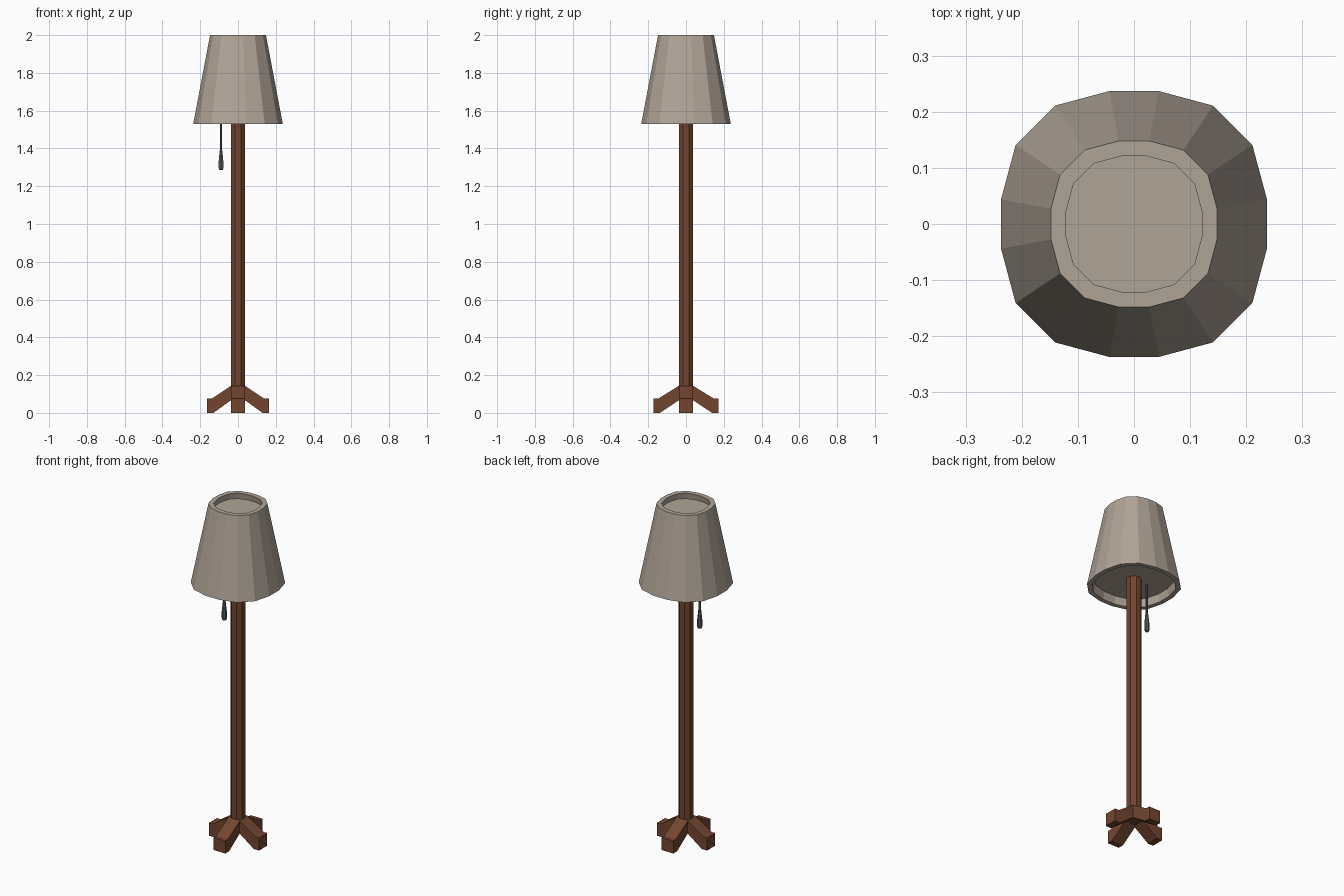
import bpy, bmesh, math

if "Cube" in bpy.data.objects:
    bpy.data.objects.remove(bpy.data.objects["Cube"])


def material(name, rgb):
    m = bpy.data.materials.new(name)
    m.diffuse_color = (*rgb, 1)
    m.use_nodes = True
    m.node_tree.nodes["Principled BSDF"].inputs["Base Color"].default_value = m.diffuse_color
    return m


WOOD = material("dark wood", (0.17, 0.06, 0.028))
FABRIC = material("beige fabric", (0.43, 0.37, 0.31))
METAL = material("dark grey metal", (0.09, 0.1, 0.11))


def finish(name, bm, mat):
    bmesh.ops.recalc_face_normals(bm, faces=bm.faces)
    me = bpy.data.meshes.new(name)
    bm.to_mesh(me)
    bm.free()
    me.materials.append(mat)
    ob = bpy.data.objects.new(name, me)
    bpy.context.collection.objects.link(ob)
    return ob


def loft(name, outline, sections, mat, center=(0, 0)):
    """Scale a unit outline to each (size, z) section, bridge and cap the ends."""
    bm = bmesh.new()
    rings = [[bm.verts.new((center[0] + x * s, center[1] + y * s, z)) for x, y in outline]
             for s, z in sections]
    n = len(outline)
    for a, b in zip(rings, rings[1:]):
        for i in range(n):
            j = (i + 1) % n
            bm.faces.new((a[i], a[j], b[j], b[i]))
    bm.faces.new(rings[0])
    bm.faces.new(rings[-1])
    return finish(name, bm, mat)


def polygon(n):
    # regular outline whose flat sides lie at distance 1
    r = 1 / math.cos(math.pi / n)
    return [(r * math.cos(math.tau * (i + .5) / n), r * math.sin(math.tau * (i + .5) / n))
            for i in range(n)]


# Shade: rounded-square outline, thick wall, recessed discs top and bottom
quarter = [(1, .185), (.89, .595), (.595, .89), (.185, 1)]
rounded = []
pts = [(1, -.185)] + quarter[:3]
for k in range(4):
    for x, y in pts:
        for _ in range(k):
            x, y = -y, x
        rounded.append((x, y))
loft("lamp_shade", rounded,
     [(.202, 1.575), (.211, 1.53), (.237, 1.53), (.148, 2), (.121, 2), (.127, 1.965)], FABRIC)

# Pole
loft("pole", polygon(8), [(.038, .10), (.038, 1.577)], WOOD)

# Pull cord with handle
loft("pull_cord", polygon(6), [(.006, 1.37), (.006, 1.577)], METAL, (-.09, 0))
loft("cord_handle", polygon(6),
     [(.009, 1.285), (.012, 1.295), (.012, 1.335), (.007, 1.39)], METAL, (-.09, 0))


# Feet: two crossing bent bars
def bent_bar(name, reach, along_y):
    half = [(.038, .143), (reach - .025, .075), (reach, .075),
            (reach, 0), (reach - .04, 0), (.038, .05)]
    half[4] = (reach - .035, 0)
    half[5] = (.03, .072)
    top, low = half[:3], half[3:]
    w = .038
    # one strip of quads between matching upper and lower profile points
    upper = [(-x, z) for x, z in reversed(top)] + top
    lower = [(-x, z) for x, z in low] + [(x, z) for x, z in reversed(low)]
    bm = bmesh.new()
    cols = []
    for u, l in zip(upper, lower):
        ring = [(u[0], -w, u[1]), (u[0], w, u[1]), (l[0], w, l[1]), (l[0], -w, l[1])]
        cols.append([bm.verts.new((-y, x, z) if along_y else (x, y, z)) for x, y, z in ring])
    for a, b in zip(cols, cols[1:]):
        for i in range(4):
            j = (i + 1) % 4
            bm.faces.new((a[i], a[j], b[j], b[i]))
    bm.faces.new(cols[0])
    bm.faces.new(cols[-1])
    finish(name, bm, WOOD)


bent_bar("side_feet", .165, False)
bent_bar("front_back_feet", .173, True)
